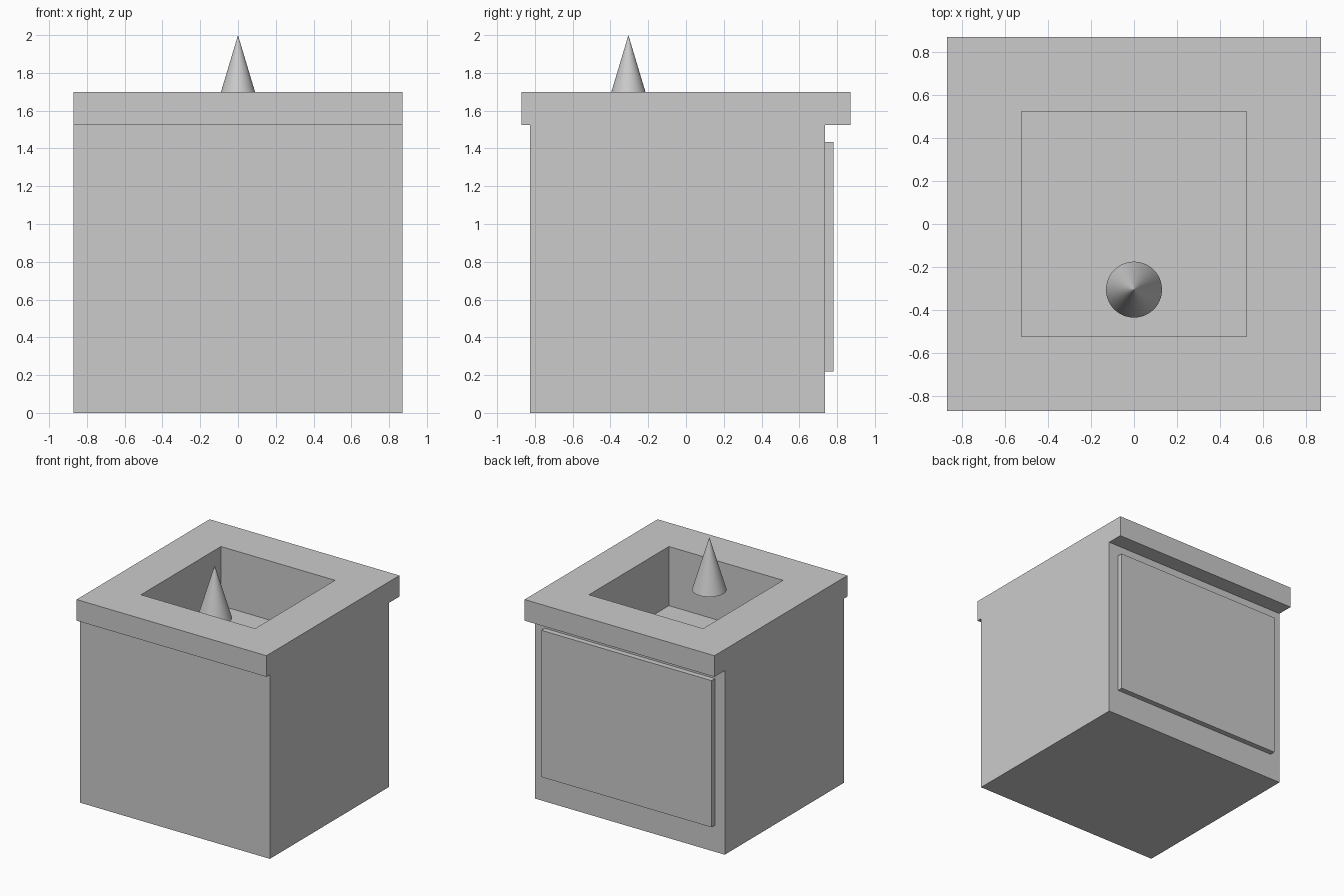
import bpy
import bmesh

if "Cube" in bpy.data.objects:
    bpy.data.objects.remove(bpy.data.objects["Cube"])


def add_object(name, bm):
    bmesh.ops.recalc_face_normals(bm, faces=bm.faces)
    mesh = bpy.data.meshes.new(name)
    bm.to_mesh(mesh)
    bm.free()
    obj = bpy.data.objects.new(name, mesh)
    bpy.context.collection.objects.link(obj)
    return obj


def rect_shell(name, levels, closed=False):
    """Bridge a chain of rectangles ((x0, x1, y0, y1), z); cap the ends or close the loop."""
    bm = bmesh.new()
    rings = []
    for (x0, x1, y0, y1), z in levels:
        rings.append([bm.verts.new((x, y, z))
                      for x, y in ((x0, y0), (x1, y0), (x1, y1), (x0, y1))])
    pairs = list(zip(rings, rings[1:]))
    if closed:
        pairs.append((rings[-1], rings[0]))
    else:
        bm.faces.new(rings[0])
        bm.faces.new(rings[-1])
    for a, b in pairs:
        for i in range(4):
            j = (i + 1) % 4
            bm.faces.new((a[i], a[j], b[j], b[i]))
    return add_object(name, bm)


BODY = (-0.87, 0.87, -0.825, 0.735)
RIM = (-0.87, 0.87, -0.87, 0.87)
WELL = (-0.523, 0.523, -0.523, 0.523)
PANEL = (-0.78, 0.78, 0.735, 0.78)
Z_RIM, Z_TOP, Z_FLOOR = 1.525, 1.70, 1.21

# Main block with the sunken square well
rect_shell("body", [(BODY, 0), (BODY, Z_RIM), (WELL, Z_RIM), (WELL, Z_FLOOR)])

# Overhanging top frame around the well
rect_shell("top_rim", [(RIM, Z_RIM), (RIM, Z_TOP), (WELL, Z_TOP), (WELL, Z_RIM)], closed=True)

# Raised panel on the back
rect_shell("back_panel", [(PANEL, 0.22), (PANEL, 1.435)])

# Pointed cone hovering in the well
bpy.ops.mesh.primitive_cone_add(vertices=64, radius1=0.13, radius2=0, depth=0.434,
                                location=(0, -0.305, 2 - 0.217))
bpy.context.object.name = "spike"
